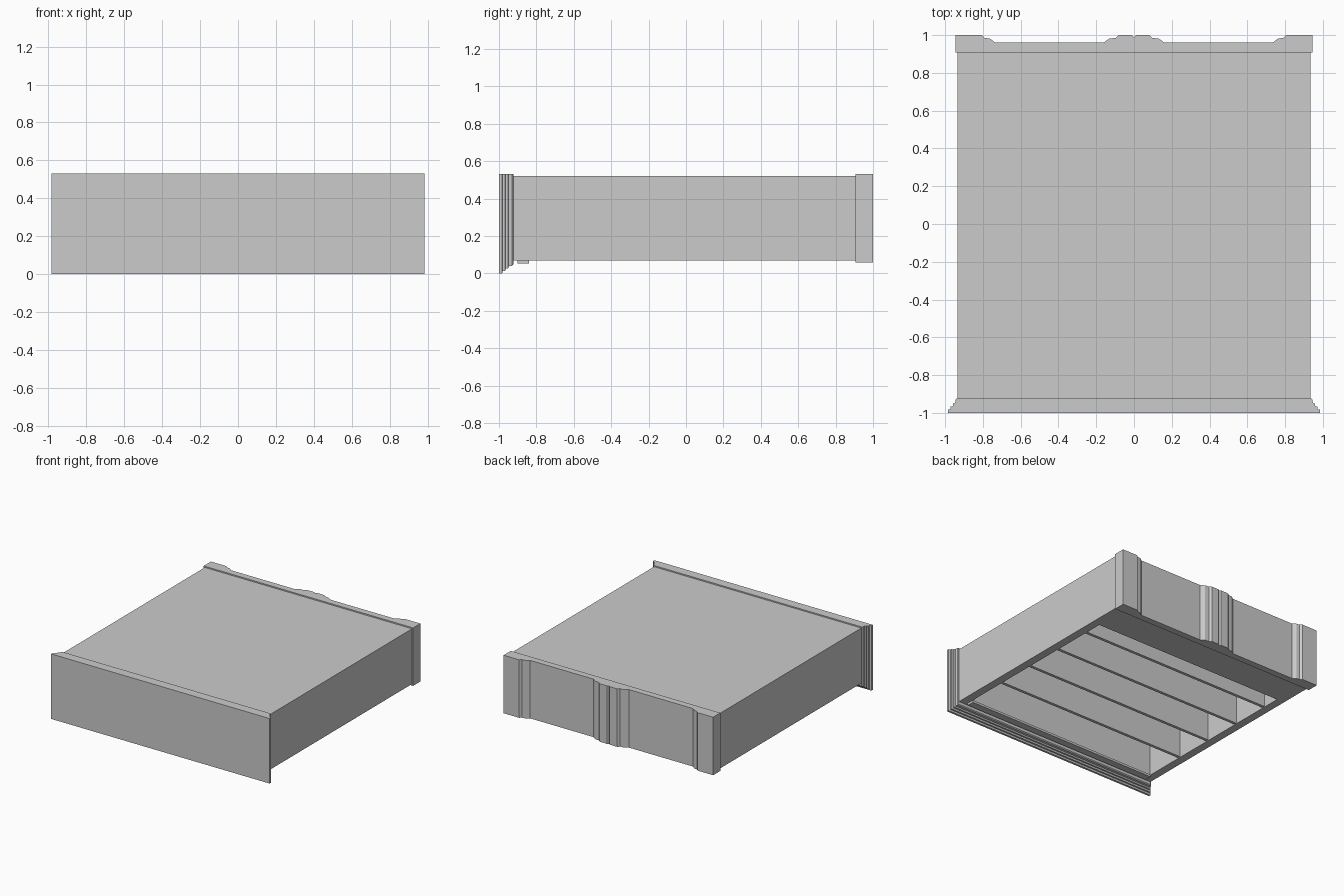
import bpy, bmesh

if "Cube" in bpy.data.objects:
    bpy.data.objects.remove(bpy.data.objects["Cube"])


def finish(name, bm):
    bmesh.ops.recalc_face_normals(bm, faces=bm.faces)
    me = bpy.data.meshes.new(name)
    bm.to_mesh(me)
    bm.free()
    ob = bpy.data.objects.new(name, me)
    bpy.context.collection.objects.link(ob)
    return ob


def loft(name, rings):
    """Join equal-length closed rings of points and cap both ends."""
    bm = bmesh.new()
    vs = [[bm.verts.new(p) for p in r] for r in rings]
    n = len(vs[0])
    for a, b in zip(vs, vs[1:]):
        for i in range(n):
            j = (i + 1) % n
            bm.faces.new((a[i], a[j], b[j], b[i]))
    bm.faces.new(vs[0])
    bm.faces.new(vs[-1])
    return finish(name, bm)


def box(name, x, y0, y1, z0, z1):
    return loft(name, [[(-x, y, z0), (x, y, z0), (x, y, z1), (-x, y, z1)]
                       for y in (y0, y1)])


# Main casing: upside-down channel, open underneath
W, T, TOP = 0.935, 0.067, 0.49
inner = W - T
half = [(W, 0.52), (W, 0.07), (inner, 0.07), (inner, TOP)]
channel = half + [(-x, z) for x, z in reversed(half)]
loft("casing", [[(x, y, z) for x, z in channel] for y in (-0.925, 0.907)])

# End rails closing the channel
box("front_rail", inner, -0.925, -0.85, 0.07, TOP)
box("back_rail", inner, 0.63, 0.907, 0.07, TOP)

# Cross ribs inside
for i in range(4):
    y = -0.51 + i * 0.327
    box(f"cross_rib_{i + 1}", inner, y - 0.012, y + 0.012, 0.075, TOP)

# Low strip under the front edge
box("front_strip", inner, -0.90, -0.84, 0.052, 0.07)

# Stepped front panel: square steps on sides and bottom, flush top
steps = [(-1.0, 0.0), (-0.983, 0.0), (-0.98, 0.014), (-0.967, 0.014),
         (-0.964, 0.027), (-0.951, 0.027), (-0.948, 0.038),
         (-0.93, 0.04), (-0.923, 0.047)]
loft("front_panel", [[(-0.985 + s, y, s), (0.985 - s, y, s),
                      (0.985 - s, y, 0.53), (-0.985 + s, y, 0.53)]
                     for y, s in steps])

# Contoured back panel: half outline from above, mirrored
outline = [(0.945, 0.907), (0.945, 1.0), (0.805, 1.0), (0.79, 0.985),
           (0.763, 0.982), (0.735, 0.961), (0.16, 0.961), (0.13, 0.982),
           (0.095, 0.985), (0.08, 1.0), (0.012, 1.0)]
ring = outline + [(0, 0.99)] + [(-x, y) for x, y in reversed(outline)]
loft("back_panel", [[(x, y, z) for x, y in ring] for z in (0.057, 0.53)])
